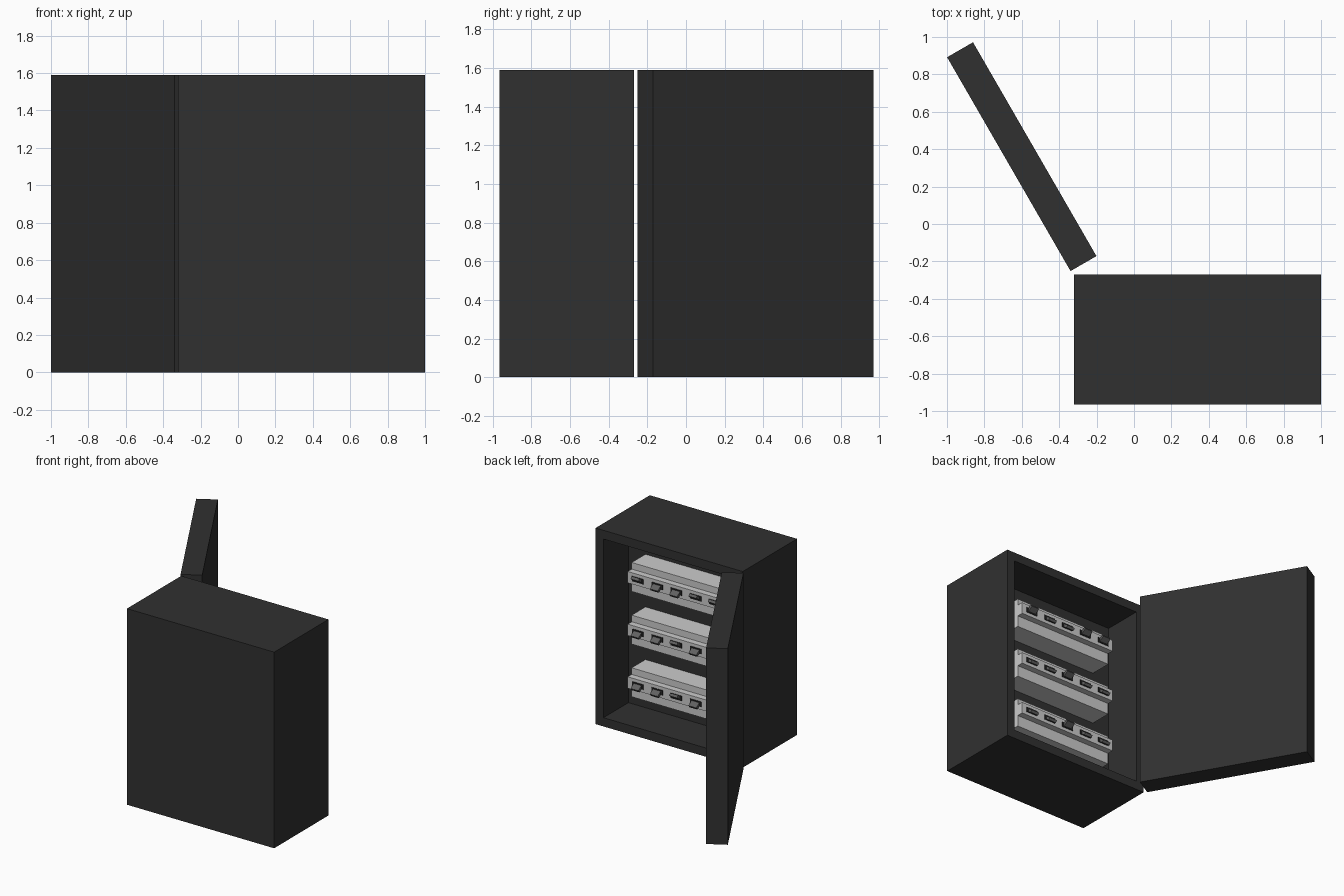
import bpy
import bmesh
from math import radians
from mathutils import Matrix, Vector

if "Cube" in bpy.data.objects:
    bpy.data.objects.remove(bpy.data.objects["Cube"], do_unlink=True)


def material(name, value):
    m = bpy.data.materials.new(name)
    m.use_nodes = True
    color = (value, value, value, 1)
    m.diffuse_color = color
    m.node_tree.nodes["Principled BSDF"].inputs["Base Color"].default_value = color
    return m


CASE = material("dark casing", 0.03)
RAIL = material("light grey plastic", 0.6)
SLOT = material("black slot", 0.02)
LEVER = material("grey lever", 0.12)


def finish(name, bm, mat):
    bmesh.ops.recalc_face_normals(bm, faces=bm.faces)
    mesh = bpy.data.meshes.new(name)
    bm.to_mesh(mesh)
    bm.free()
    mesh.materials.append(mat)
    obj = bpy.data.objects.new(name, mesh)
    bpy.context.collection.objects.link(obj)
    return obj


def box(name, center, size, mat, rot=Matrix()):
    bm = bmesh.new()
    place = Matrix.Translation(center) @ rot @ Matrix.Diagonal((*size, 1))
    bmesh.ops.create_cube(bm, size=1, matrix=place)
    return finish(name, bm, mat)


# Cabinet: a block whose rear face is inset and sunk to form the cavity
HEIGHT, WIDTH, MID_X, OPEN_Y = 1.59, 1.32, 0.34, -0.27
WALL, CAVITY = 0.1, 0.32
bm = bmesh.new()
bmesh.ops.create_cube(bm, size=1, matrix=Matrix.Translation((MID_X, -0.6175, HEIGHT / 2))
                      @ Matrix.Diagonal((WIDTH, 0.695, HEIGHT, 1)))
bm.normal_update()
rear = max(bm.faces, key=lambda f: f.normal.y)
bmesh.ops.inset_region(bm, faces=[rear], thickness=WALL)
sunk = bmesh.ops.extrude_discrete_faces(bm, faces=[rear])["faces"][0]
bmesh.ops.translate(bm, verts=sunk.verts, vec=Vector((0, -CAVITY, 0)))
finish("cabinet", bm, CASE)

# Door swung open on its hinge side
box("door", (-0.6, 0.36, HEIGHT / 2), (WIDTH, 0.16, HEIGHT), CASE,
    Matrix.Rotation(radians(120), 4, "Z"))

# Breaker rows: body, raised strip, and five switches each
BACK_Y, BODY_Y, STRIP_Y = OPEN_Y - CAVITY, -0.415, -0.364
ROW_LENGTH, PITCH = 0.876, 0.173
raised_levers = [{2}, {2}, {0, 3, 4}]
for row, raised in enumerate(raised_levers):
    z = 0.361 + row * 0.427
    box(f"breaker_body_{row}", (MID_X, (BACK_Y + BODY_Y) / 2, z - 0.018),
        (ROW_LENGTH, BODY_Y - BACK_Y, 0.235), RAIL)
    box(f"breaker_strip_{row}", (MID_X, (BODY_Y + STRIP_Y) / 2, z),
        (ROW_LENGTH, STRIP_Y - BODY_Y, 0.092), RAIL)
    for i in range(5):
        x = MID_X + (2 - i) * PITCH
        box(f"switch_slot_{row}_{i}", (x, STRIP_Y + 0.002, z), (0.1, 0.006, 0.04), SLOT)
        tilt = 1 if i in raised else -1
        box(f"switch_lever_{row}_{i}", (x, STRIP_Y + 0.015, z + tilt * 0.01),
            (0.07, 0.055, 0.022), LEVER, Matrix.Rotation(radians(35 * tilt), 4, "X"))
